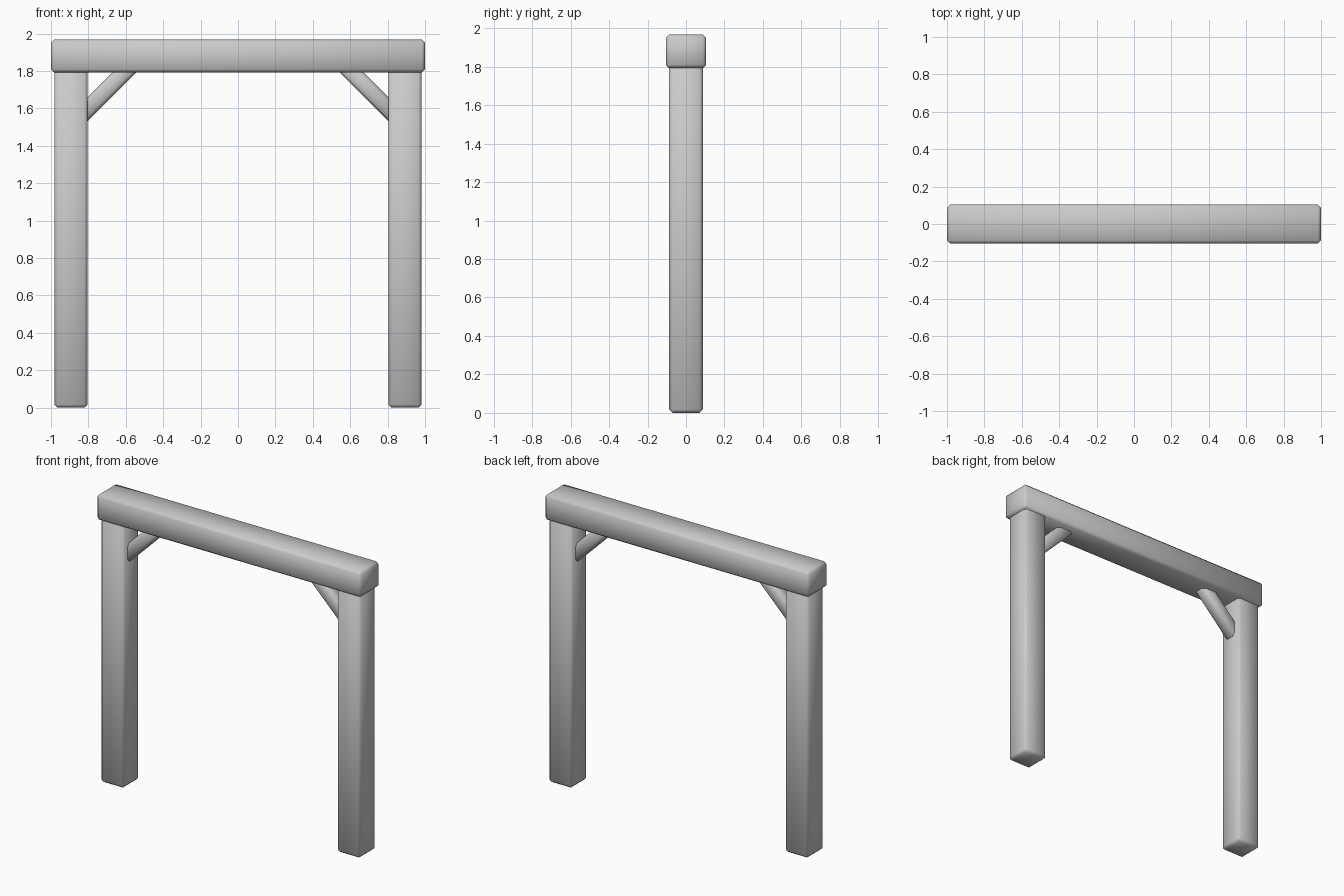
import bpy
import bmesh
import math
from mathutils import Matrix, Vector

default = bpy.data.objects.get("Cube")
if default:
    bpy.data.objects.remove(default, do_unlink=True)

# Single plain grey finish
grey = bpy.data.materials.new("plain_grey")
grey.use_nodes = True
colour = (0.6, 0.6, 0.6, 1.0)
grey.diffuse_color = colour
grey.node_tree.nodes["Principled BSDF"].inputs["Base Color"].default_value = colour


def timber(name, size, location, tilt=0.0, chamfer=0.017):
    """Smooth-shaded box with a single chamfer, tilted about y."""
    bm = bmesh.new()
    bmesh.ops.create_cube(bm, size=1.0, matrix=Matrix.Diagonal((*size, 1.0)))
    bmesh.ops.bevel(bm, geom=bm.edges[:], offset=chamfer, segments=1,
                    profile=0.5, affect='EDGES')
    bmesh.ops.recalc_face_normals(bm, faces=bm.faces[:])
    for face in bm.faces:
        face.smooth = True
    mesh = bpy.data.meshes.new(name)
    bm.to_mesh(mesh)
    bm.free()
    mesh.materials.append(grey)
    obj = bpy.data.objects.new(name, mesh)
    obj.location = Vector(location)
    obj.rotation_euler.y = tilt
    bpy.context.collection.objects.link(obj)
    return obj


# Top beam
timber("top_beam", (2.0, 0.21, 0.175), (0, 0, 1.88))

# Posts and diagonal braces, mirrored left and right
for side, sign in (("left", 1), ("right", -1)):
    timber(side + "_post", (0.178, 0.175, 1.83), (sign * 0.893, 0, 0.915))
    timber(side + "_brace", (0.09, 0.09, 0.46), (sign * 0.7, 0, 1.7),
           tilt=-sign * math.radians(45))
